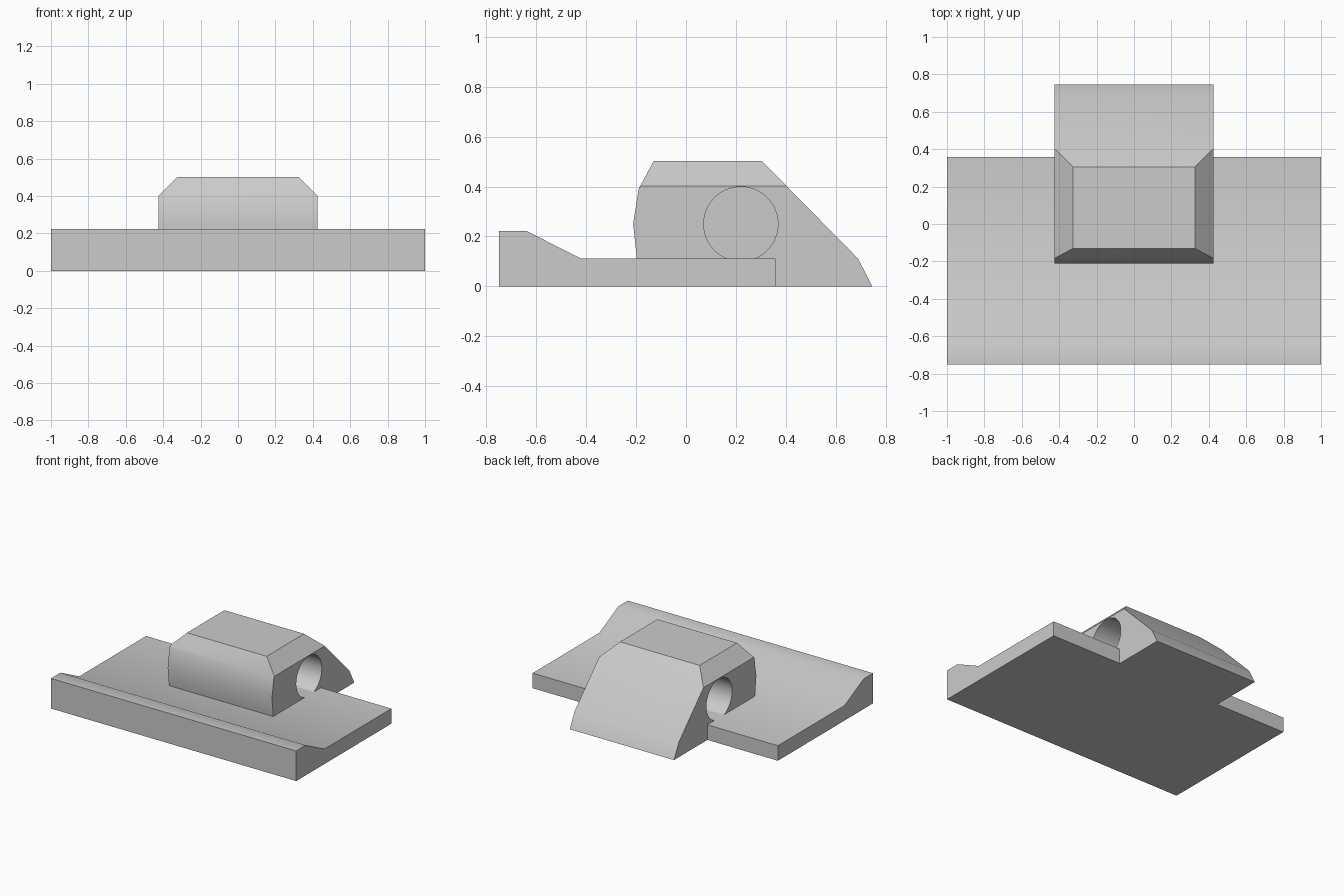
import bpy, bmesh, math
from mathutils import Vector

if "Cube" in bpy.data.objects:
    bpy.data.objects.remove(bpy.data.objects["Cube"])

grey = bpy.data.materials.new("plain grey")
grey.diffuse_color = (0.6, 0.6, 0.6, 1)
grey.use_nodes = True
grey.node_tree.nodes["Principled BSDF"].inputs["Base Color"].default_value = grey.diffuse_color


def extrude_profile(name, profile, half_width):
    """Sweep a (y, z) outline along x, centred on x = 0."""
    bm = bmesh.new()
    face = bm.faces.new([bm.verts.new((-half_width, y, z)) for y, z in profile])
    swept = bmesh.ops.extrude_face_region(bm, geom=[face])["geom"]
    verts = [v for v in swept if isinstance(v, bmesh.types.BMVert)]
    bmesh.ops.translate(bm, verts=verts, vec=(2 * half_width, 0, 0))
    bmesh.ops.recalc_face_normals(bm, faces=bm.faces)
    mesh = bpy.data.meshes.new(name)
    bm.to_mesh(mesh)
    bm.free()
    obj = bpy.data.objects.new(name, mesh)
    bpy.context.collection.objects.link(obj)
    mesh.materials.append(grey)
    return obj


def activate(obj):
    bpy.ops.object.select_all(action='DESELECT')
    obj.select_set(True)
    bpy.context.view_layer.objects.active = obj


# Base plate with a raised lip along the front
base = extrude_profile("base_plate", [
    (-0.75, 0), (-0.75, 0.222), (-0.64, 0.222), (-0.42, 0.111),
    (0.358, 0.111), (0.358, 0)], 1.0)

# Block with bulged front and sloped back, seated in the plate
block = extrude_profile("block", [
    (-0.185, 0.05), (-0.197, 0.111), (-0.212, 0.25), (-0.19, 0.39),
    (-0.13, 0.502), (0.305, 0.502), (0.69, 0.111), (0.747, 0),
    (0.358, 0), (0.358, 0.05)], 0.425)

# Chamfers on both upper side edges
bm = bmesh.new()
bm.from_mesh(block.data)
for side in (-1, 1):
    cut = bmesh.ops.bisect_plane(
        bm, geom=bm.verts[:] + bm.edges[:] + bm.faces[:],
        plane_co=(side * 0.425, 0, 0.402), plane_no=Vector((side, 0, 1)),
        clear_outer=True)
    rim = [e for e in cut["geom_cut"] if isinstance(e, bmesh.types.BMEdge)]
    bmesh.ops.contextual_create(bm, geom=rim)
bmesh.ops.recalc_face_normals(bm, faces=bm.faces)
bm.to_mesh(block.data)
bm.free()

# Round blind sockets in both sides of the block
DEPTH = 0.3
for side in (-1, 1):
    bpy.ops.mesh.primitive_cylinder_add(
        vertices=64, radius=0.149, depth=2 * DEPTH,
        location=(side * 0.425, 0.22, 0.25), rotation=(0, math.pi / 2, 0))
    cutter = bpy.context.object
    cutter.name = "socket_cutter"
    cutter.data.materials.append(grey)
    activate(block)
    mod = block.modifiers.new("socket", 'BOOLEAN')
    mod.operation = 'DIFFERENCE'
    mod.solver = 'EXACT'
    mod.object = cutter
    bpy.ops.object.modifier_apply(modifier=mod.name)
    bpy.data.objects.remove(cutter)

for obj in (base, block):
    activate(obj)
    bpy.ops.object.shade_smooth_by_angle(angle=math.radians(30))
